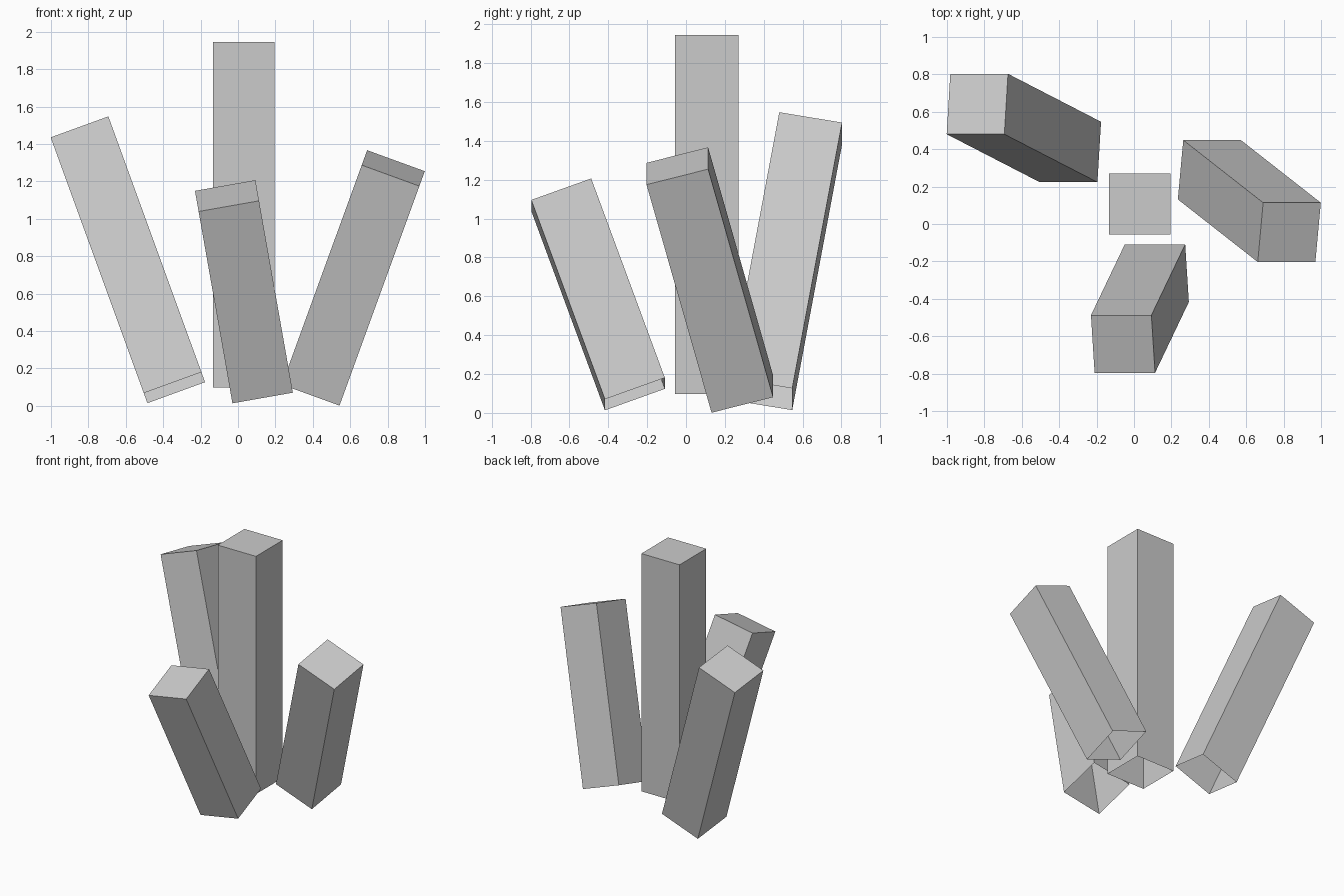
import bpy, bmesh
from math import radians

if "Cube" in bpy.data.objects:
    bpy.data.objects.remove(bpy.data.objects["Cube"])

stone = bpy.data.materials.new("grey stone")
stone.diffuse_color = (0.6, 0.6, 0.6, 1)
stone.use_nodes = True
stone.node_tree.nodes["Principled BSDF"].inputs["Base Color"].default_value = stone.diffuse_color

WIDTH = 0.328
HEIGHT = 1.847
BASE_Z = 0.097


def crystal(name, x, y, scale, tilt_x=0, tilt_y=0):
    """Square column, open at the bottom, leaning about the centre of its base."""
    bm = bmesh.new()
    bmesh.ops.create_cube(bm, size=1)
    bottom = [f for f in bm.faces if f.normal.z < -0.5]
    bmesh.ops.delete(bm, geom=bottom, context='FACES_ONLY')
    for v in bm.verts:
        v.co.x *= WIDTH
        v.co.y *= WIDTH
        v.co.z = (v.co.z + 0.5) * HEIGHT * scale
    mesh = bpy.data.meshes.new(name)
    bm.to_mesh(mesh)
    bm.free()
    mesh.materials.append(stone)
    obj = bpy.data.objects.new(name, mesh)
    obj.location = (x, y, BASE_Z)
    obj.rotation_euler = (radians(tilt_x), radians(tilt_y), 0)
    bpy.context.collection.objects.link(obj)


# Tall upright column with three shorter ones leaning outwards
crystal("centre_crystal", 0.03, 0.107, 1.0)
crystal("left_crystal", -0.34, 0.385, 0.8, -10, -20)
crystal("right_crystal", 0.403, 0.29, 0.7, 15, 20)
crystal("front_crystal", 0.122, -0.263, 0.6, 20, -10)
